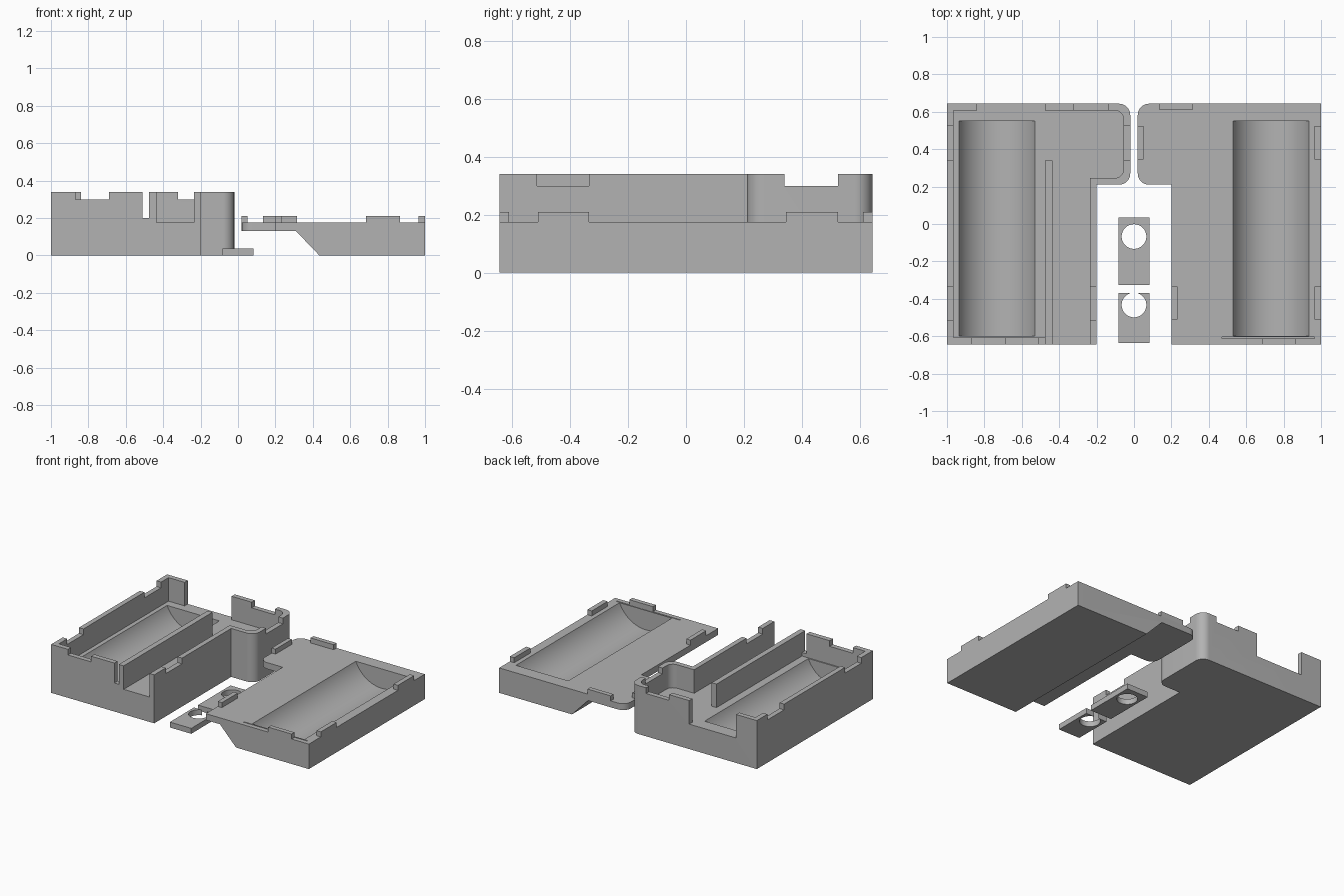
import bpy, bmesh, math
from mathutils import Vector

default = bpy.data.objects.get("Cube")
if default:
    bpy.data.objects.remove(default, do_unlink=True)

grey = bpy.data.materials.new("plain grey plastic")
grey.use_nodes = True
GREY = (0.45, 0.45, 0.45, 1)
grey.diffuse_color = GREY
grey.node_tree.nodes["Principled BSDF"].inputs["Base Color"].default_value = GREY

Y, H, FLOOR, W = 0.643, 0.34, 0.175, 0.035  # half depth, rim, floor, wall


def finish(name, bm):
    bmesh.ops.recalc_face_normals(bm, faces=bm.faces)
    mesh = bpy.data.meshes.new(name)
    bm.to_mesh(mesh)
    bm.free()
    mesh.materials.append(grey)
    ob = bpy.data.objects.new(name, mesh)
    bpy.context.collection.objects.link(ob)
    return ob


def prism(name, points, vec):
    """Extrude a closed profile of 3D points along a vector."""
    bm = bmesh.new()
    face = bm.faces.new([bm.verts.new(p) for p in points])
    ext = bmesh.ops.extrude_face_region(bm, geom=[face])
    bmesh.ops.translate(bm, vec=vec, verts=[v for v in ext["geom"] if isinstance(v, bmesh.types.BMVert)])
    return finish(name, bm)


def block(name, x0, x1, y0, y1, z0, z1):
    return prism(name, [(x0, y0, z0), (x1, y0, z0), (x1, y1, z0), (x0, y1, z0)], (0, 0, z1 - z0))


def cylinder(name, centre, radius, axis, half):
    a = Vector(axis)
    u = a.orthogonal().normalized()
    v = a.cross(u)
    angles = [math.tau * i / 64 for i in range(64)]
    ring = [Vector(centre) - a * half + radius * (u * math.cos(t) + v * math.sin(t)) for t in angles]
    return prism(name, ring, a * half * 2)


def outline(corners, z):
    """Plan outline from (x, y, fillet radius) corners."""
    pts = []
    for i, (x, y, r) in enumerate(corners):
        p = Vector((x, y, z))
        if not r:
            pts.append(p)
            continue
        q, s = corners[i - 1], corners[(i + 1) % len(corners)]
        a = (Vector((q[0], q[1], z)) - p).normalized() * r
        b = (Vector((s[0], s[1], z)) - p).normalized() * r
        for k in range(13):
            t = math.pi / 2 * k / 12
            pts.append(p + a * (1 - math.sin(t)) + b * (1 - math.cos(t)))
    return pts


def cut(ob, cutters):
    for c in cutters:
        c.hide_render = True
        m = ob.modifiers.new("cut", 'BOOLEAN')
        m.operation, m.solver, m.object = 'DIFFERENCE', 'EXACT', c
    bpy.context.view_layer.objects.active = ob
    for m in list(ob.modifiers):
        bpy.ops.object.modifier_apply(modifier=m.name)
    for c in cutters:
        bpy.data.objects.remove(c, do_unlink=True)
    bpy.ops.object.select_all(action='DESELECT')
    ob.select_set(True)
    bpy.ops.object.shade_smooth_by_angle(angle=math.radians(30))


def trough(x):
    return cylinder("trough_cutter", (x, -0.025, 0.2575), 0.219, (0, 1, 0), 0.575)


# Deep half of the case: walled tray with a side bay
tray = prism("tray", outline([(-1, -Y, 0), (-0.2, -Y, 0), (-0.2, 0.21, 0), (-0.02, 0.21, 0.06),
                              (-0.02, Y, 0.06), (-1, Y, 0)], 0), (0, 0, H))
cavity = prism("cavity_cutter", outline([
    (-1 + W, -Y + W, 0), (-0.2 - W, -Y + W, 0), (-0.2 - W, 0.21 + W, 0), (-0.02 - W, 0.21 + W, 0.05),
    (-0.02 - W, Y - W, 0.05), (-1 + W, Y - W, 0)], FLOOR), (0, 0, 0.4))
openings = [
    ("front_opening", -0.475, -0.235, -0.7, -0.6, FLOOR),
    ("front_slot", -0.51, -0.474, -0.7, -0.6, 0.2),
    ("front_notch", -0.87, -0.69, -0.7, -0.6, 0.3),
    ("back_opening", -0.84, -0.475, 0.6, 0.7, FLOOR),
    ("back_notch", -0.32, -0.14, 0.6, 0.7, 0.3),
    ("outer_back_notch", -1.1, -0.96, 0.34, 0.525, 0.3),
    ("outer_front_notch", -1.1, -0.96, -0.515, -0.335, 0.3),
    ("bay_notch", -0.06, 0.1, 0.34, 0.525, 0.3),
    ("inner_front_notch", -0.24, -0.1, -0.515, -0.335, 0.3),
]
cut(tray, [cavity, trough(-0.7325)] + [block(*o, 0.5) for o in openings])
block("partition", -0.475, -0.437, -Y, 0.34, FLOOR, H)

# Shallow half: lid with a chamfered underside
lid = prism("lid", outline([(0.2, -Y, 0), (1, -Y, 0), (1, Y, 0), (0.02, Y, 0.06),
                            (0.02, 0.21, 0.06), (0.2, 0.21, 0)], 0), (0, 0, FLOOR))
underside = prism("underside_cutter", [(-0.1, -1, -0.1), (0.531, -1, -0.1), (0.31, -1, 0.13),
                                       (-0.1, -1, 0.13)], (0, 2, 0))
groove = block("groove_cutter", 0.47, 0.965, -0.611, -0.604, 0.155, 0.3)
cut(lid, [underside, trough(0.7325), groove])

# Locating tabs around the lid rim
for name, x0, x1, y0, y1 in [
    ("bay_tab", 0.02, 0.05, 0.345, 0.525),
    ("inner_tab", 0.2, 0.232, -0.51, -0.335),
    ("outer_back_tab", 0.966, 1, 0.345, 0.525),
    ("outer_front_tab", 0.966, 1, -0.51, -0.335),
    ("back_tab", 0.135, 0.315, Y - 0.032, Y),
    ("front_tab", 0.685, 0.867, -Y, -Y + 0.032),
]:
    block(name, x0, x1, y0, y1, FLOOR, 0.21)

# Two loose plates with round holes
for name, y0, y1, hole_y in [("long_plate", -0.325, 0.035, -0.067), ("short_plate", -0.637, -0.37, -0.433)]:
    plate = block(name, -0.083, 0.083, y0, y1, 0, 0.038)
    cut(plate, [cylinder("hole_cutter", (0, hole_y, 0), 0.066, (0, 0, 1), 0.2)])
